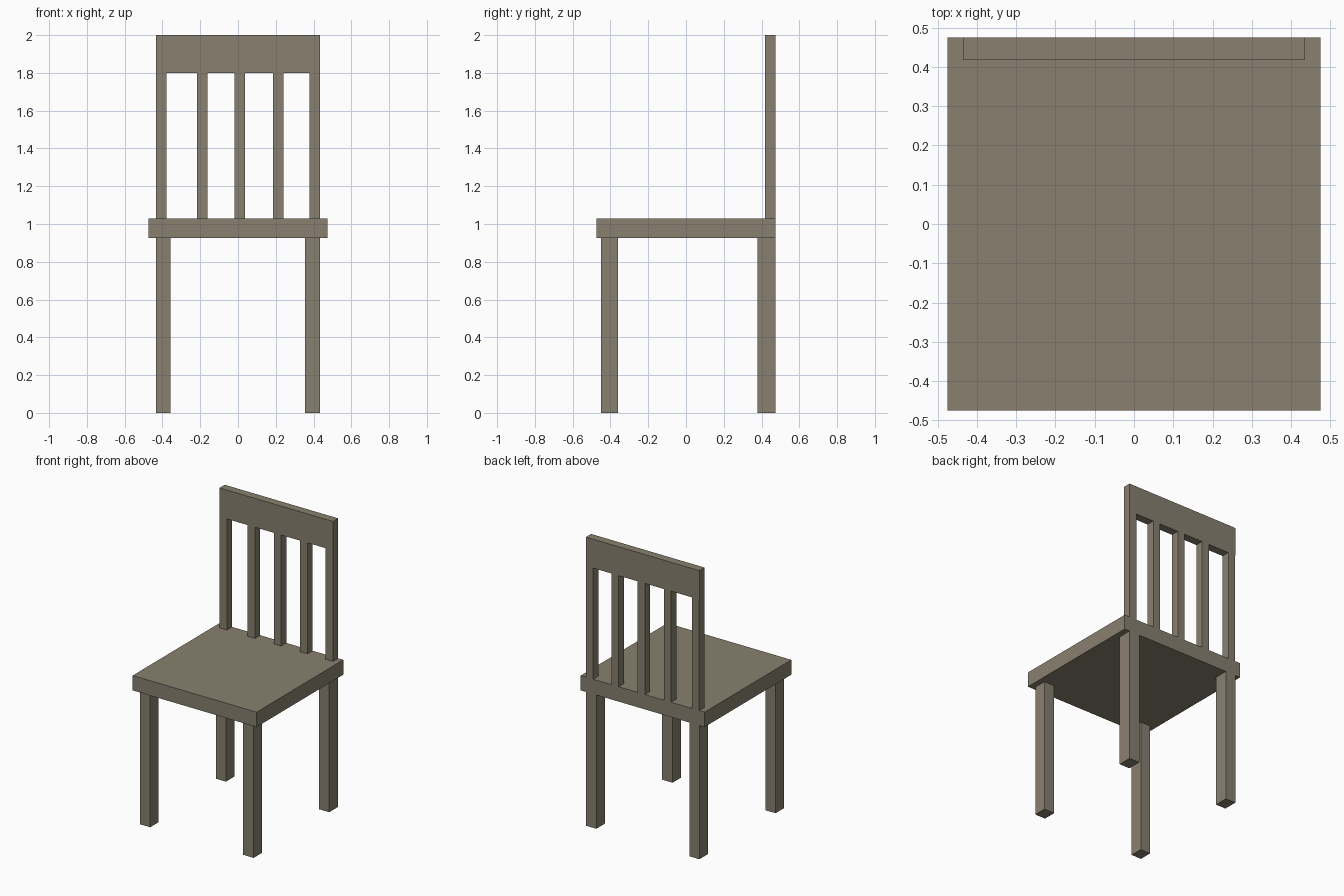
import bpy
import bmesh

cube = bpy.data.objects.get("Cube")
if cube:
    bpy.data.objects.remove(cube, do_unlink=True)

# Single wood colour
wood = bpy.data.materials.new("grey_brown_wood")
wood.use_nodes = True
colour = (0.246, 0.216, 0.162, 1.0)
wood.diffuse_color = colour
wood.node_tree.nodes["Principled BSDF"].inputs["Base Color"].default_value = colour


def box(name, x, y, z):
    """Box spanning the given (low, high) range on each axis."""
    bm = bmesh.new()
    bmesh.ops.create_cube(bm, size=1)
    for v in bm.verts:
        v.co = [span[0] if c < 0 else span[1] for c, span in zip(v.co, (x, y, z))]
    mesh = bpy.data.meshes.new(name)
    bm.to_mesh(mesh)
    bm.free()
    mesh.materials.append(wood)
    obj = bpy.data.objects.new(name, mesh)
    bpy.context.collection.objects.link(obj)
    return obj


SEAT_BOTTOM, SEAT_TOP = 0.927, 1.03
RAIL_BOTTOM, TOP = 1.80, 2.0
HALF = 0.475          # half the seat width
OUTER = 0.435         # outer face of legs and back
BACK_Y = (0.418, HALF)

# Seat slab
box("seat", (-HALF, HALF), (-HALF, HALF), (SEAT_BOTTOM, SEAT_TOP))

# Four legs
for row, y in (("front", (-0.45, -0.36)), ("back", (0.378, HALF))):
    box(row + "_leg_right", (-OUTER, -0.358), y, (0, SEAT_BOTTOM))
    box(row + "_leg_left", (0.355, OUTER), y, (0, SEAT_BOTTOM))

# Back posts and slats
uprights = {"back_post_right": -0.406, "slat_right": -0.19, "slat_middle": 0.01,
            "slat_left": 0.212, "back_post_left": 0.407}
for name, x in uprights.items():
    half = 0.028
    box(name, (x - half, x + half), BACK_Y, (SEAT_TOP, RAIL_BOTTOM))

# Top rail
box("top_rail", (-OUTER, OUTER), BACK_Y, (RAIL_BOTTOM, TOP))
